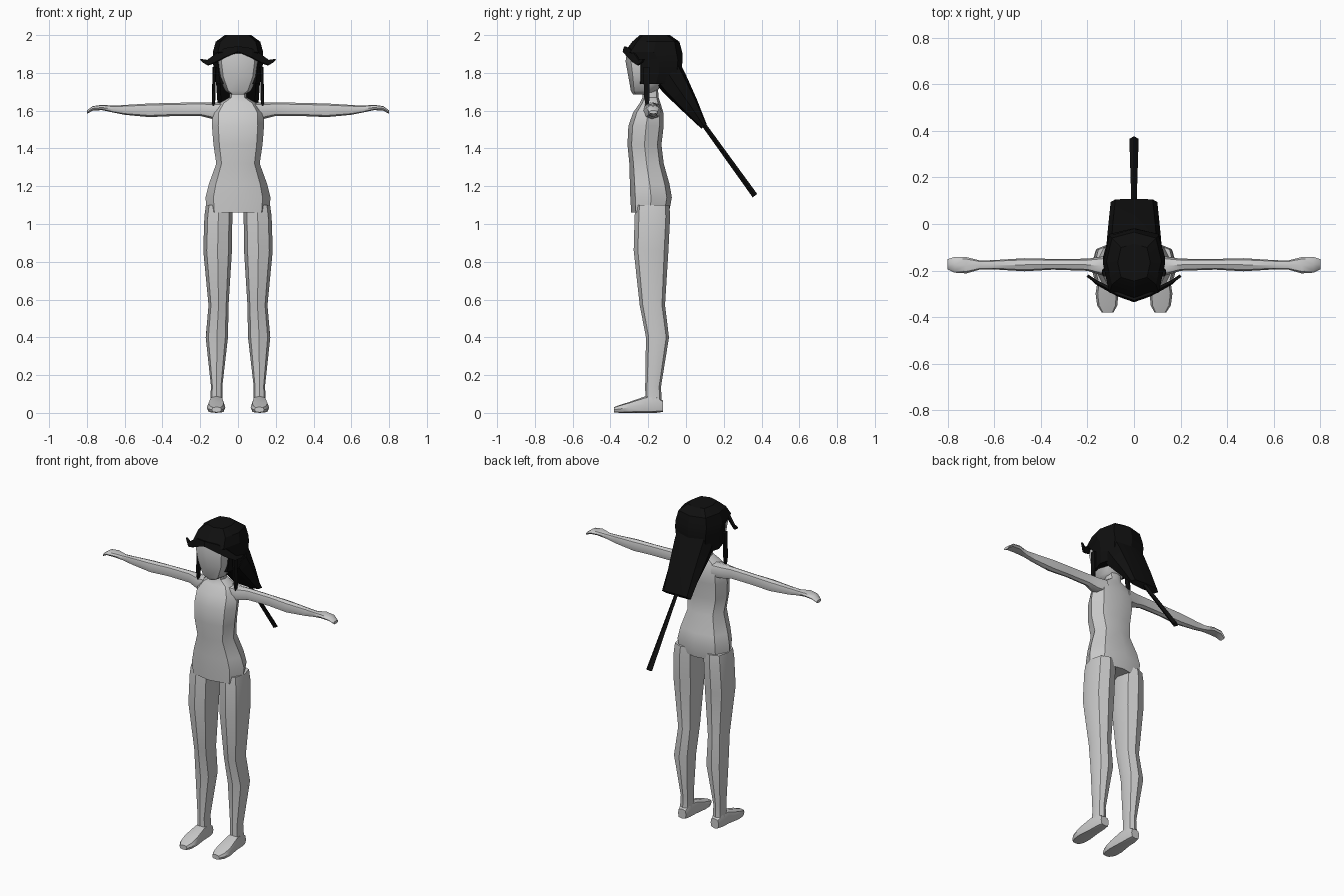
import bpy, bmesh, math
from mathutils import Vector

X, Y, Z = Vector((1, 0, 0)), Vector((0, 1, 0)), Vector((0, 0, 1))
black = bpy.data.materials.new("black")
black.diffuse_color = (0.005, 0.005, 0.005, 1)


def finish(name, bm, mirror, mat, angle):
    bmesh.ops.recalc_face_normals(bm, faces=bm.faces)
    me = bpy.data.meshes.new(name)
    bm.to_mesh(me)
    bm.free()
    ob = bpy.data.objects.new(name, me)
    bpy.context.collection.objects.link(ob)
    if mat:
        me.materials.append(mat)
    if mirror:
        ob.modifiers.new("mirror", 'MIRROR').use_axis[0] = True
    if angle:
        bpy.ops.object.select_all(action='DESELECT')
        ob.select_set(True)
        bpy.context.view_layer.objects.active = ob
        bpy.ops.object.shade_smooth_by_angle(angle=math.radians(angle))
    return ob


def loft(name, rings, u=X, v=Y, n=8, power=0.8, mirror=False, mat=None, angle=40):
    """Skin n-sided rounded sections given as (x, y, z, radius_u, radius_v)."""
    bm = bmesh.new()
    loops = []
    for cx, cy, cz, ru, rv in rings:
        loop = []
        for i in range(n):
            a = 2 * math.pi * i / n
            c, s = math.cos(a), math.sin(a)
            c = math.copysign(abs(c) ** power, c) if abs(c) > 1e-6 else 0
            s = math.copysign(abs(s) ** power, s) if abs(s) > 1e-6 else 0
            loop.append(bm.verts.new(Vector((cx, cy, cz)) + u * ru * c + v * rv * s))
        loops.append(loop)
    for a, b in zip(loops, loops[1:]):
        for i in range(n):
            j = (i + 1) % n
            bm.faces.new((a[i], a[j], b[j], b[i]))
    bm.faces.new(loops[0])
    bm.faces.new(loops[-1])
    return finish(name, bm, mirror, mat, angle)


def upright(rows, x=0):
    """Turn (z, y_front, y_back, half_width) rows into level sections."""
    return [(x, (f + b) / 2, z, w, (b - f) / 2) for z, f, b, w in rows]


# Torso and neck
loft("torso", upright([
    (1.06, -0.29, -0.09, 0.165), (1.14, -0.295, -0.075, 0.172),
    (1.21, -0.297, -0.087, 0.155), (1.32, -0.30, -0.118, 0.115),
    (1.42, -0.31, -0.13, 0.13), (1.52, -0.305, -0.118, 0.138),
    (1.59, -0.28, -0.12, 0.135), (1.64, -0.245, -0.135, 0.10),
    (1.67, -0.23, -0.145, 0.045), (1.74, -0.235, -0.15, 0.042)]))

# Legs, each row is (x, y, z, half width, half depth)
loft("leg", [
    (0.10, -0.178, 1.10, 0.07, 0.09), (0.104, -0.178, 1.04, 0.074, 0.094),
    (0.108, -0.185, 0.86, 0.076, 0.092), (0.103, -0.178, 0.57, 0.053, 0.067),
    (0.112, -0.151, 0.40, 0.059, 0.061), (0.113, -0.174, 0.14, 0.030, 0.042),
    (0.114, -0.172, 0.05, 0.034, 0.043)], mirror=True, angle=35)

# Feet, lofted from heel to toe
loft("foot", [
    (0.113, -0.122, 0.035, 0.028, 0.030), (0.114, -0.16, 0.046, 0.036, 0.046),
    (0.114, -0.215, 0.044, 0.038, 0.044), (0.116, -0.30, 0.029, 0.049, 0.029),
    (0.115, -0.35, 0.021, 0.043, 0.021), (0.113, -0.38, 0.017, 0.025, 0.014)],
    v=Z, power=0.6, mirror=True)

# Arms with mitten hands
loft("arm", [
    (0.08, -0.18, 1.60, 0.05, 0.045), (0.14, -0.18, 1.60, 0.040, 0.043),
    (0.20, -0.175, 1.608, 0.026, 0.036), (0.35, -0.173, 1.606, 0.023, 0.035),
    (0.47, -0.175, 1.602, 0.028, 0.036), (0.60, -0.175, 1.604, 0.020, 0.026),
    (0.66, -0.176, 1.608, 0.019, 0.018), (0.72, -0.177, 1.617, 0.035, 0.014),
    (0.77, -0.175, 1.612, 0.034, 0.012), (0.80, -0.173, 1.592, 0.022, 0.009)],
    u=Y, v=Z, mirror=True)

# Head
loft("head", upright([
    (1.685, -0.28, -0.19, 0.035), (1.705, -0.292, -0.15, 0.068),
    (1.78, -0.305, -0.11, 0.103), (1.86, -0.32, -0.08, 0.116),
    (1.93, -0.31, -0.08, 0.105)]))

# Hair cap
loft("hair_cap", upright([
    (1.74, -0.26, -0.06, 0.115), (1.80, -0.262, -0.025, 0.128),
    (1.868, -0.265, -0.018, 0.133), (1.91, -0.325, -0.02, 0.133),
    (1.965, -0.285, -0.035, 0.118), (2.0, -0.245, -0.085, 0.07)]),
    power=0.65, n=8, mat=black, angle=20)

# Swept fringe: strip of upper and lower edge points with thickness
bm = bmesh.new()
edge = [((0, -0.322, 1.94), (0, -0.33, 1.912)),
        ((0.07, -0.298, 1.93), (0.07, -0.305, 1.882)),
        ((0.115, -0.27, 1.90), (0.12, -0.278, 1.855)),
        ((0.16, -0.248, 1.868), (0.16, -0.255, 1.84)),
        ((0.20, -0.222, 1.874), (0.185, -0.232, 1.855))]
pairs = [(bm.verts.new(a), bm.verts.new(b)) for a, b in edge]
for p, q in zip(pairs, pairs[1:]):
    bm.faces.new((p[0], q[0], q[1], p[1]))
fringe = finish("fringe", bm, True, black, 0)
solid = fringe.modifiers.new("thickness", 'SOLIDIFY')
solid.thickness, solid.offset = 0.012, 0

# Side locks
loft("side_lock", [
    (0.130, -0.205, 1.615, 0.006, 0.008), (0.129, -0.207, 1.67, 0.010, 0.016),
    (0.127, -0.208, 1.75, 0.009, 0.018), (0.125, -0.21, 1.83, 0.010, 0.018)],
    n=6, mirror=True, mat=black)

# Broad hair fall behind the head, then the thin tail
loft("hair_fall", [
    (0, -0.09, 1.79, 0.118, 0.085), (0, -0.06, 1.745, 0.116, 0.078),
    (0, 0.02, 1.63, 0.108, 0.05), (0, 0.095, 1.518, 0.10, 0.019)],
    v=Vector((0, 0.70, 0.71)), power=0.65, mat=black, angle=25)
loft("thin_tail", [(0, 0.08, 1.545, 0.011, 0.012), (0, 0.365, 1.15, 0.02, 0.015)],
     v=Vector((0, 0.81, 0.59)), n=4, mat=black, angle=0)
